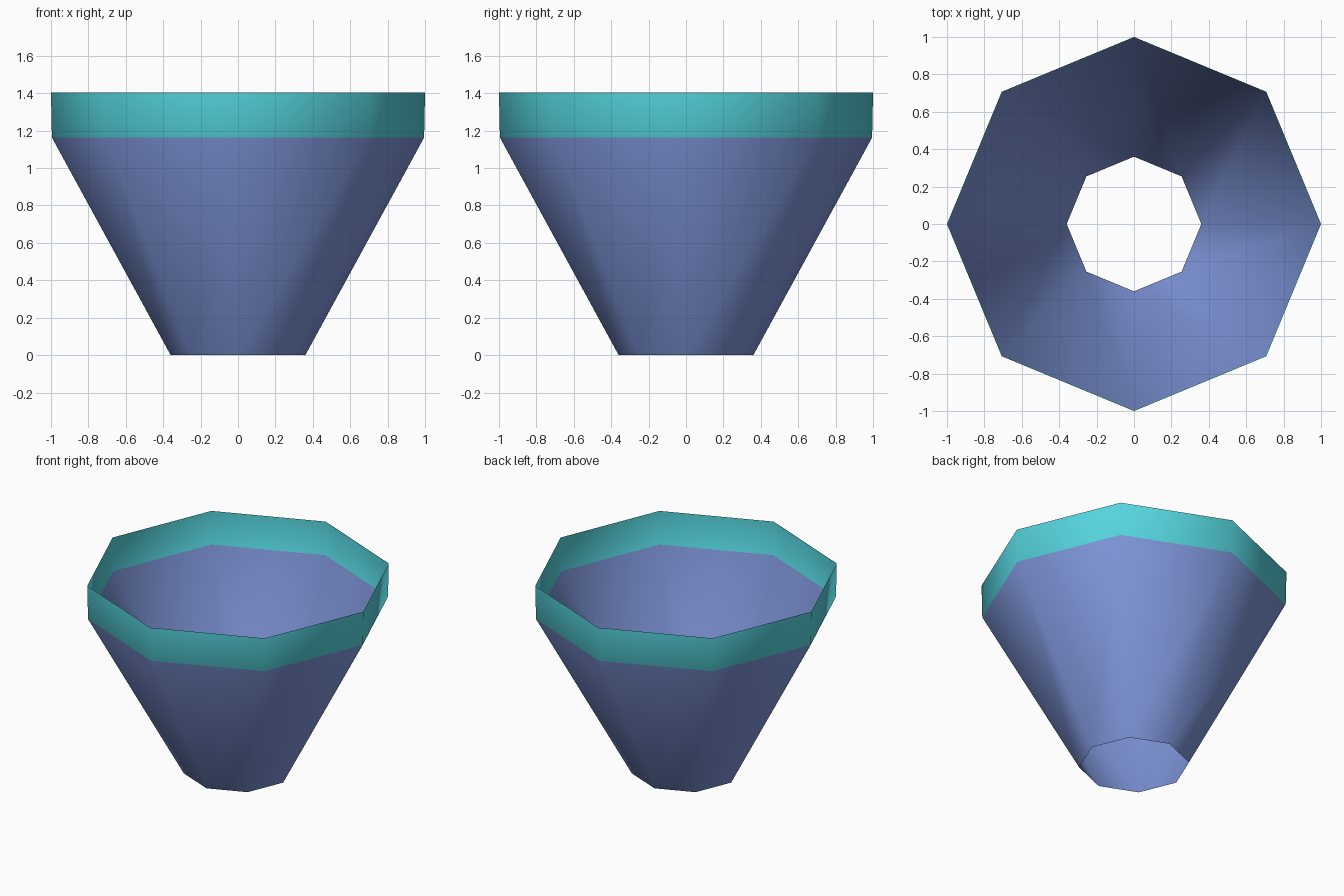
import bpy, bmesh, math

if "Cube" in bpy.data.objects:
    bpy.data.objects.remove(bpy.data.objects["Cube"])

SIDES = 8


def material(name, rgb):
    m = bpy.data.materials.new(name)
    m.diffuse_color = (*rgb, 1)
    m.use_nodes = True
    m.node_tree.nodes["Principled BSDF"].inputs["Base Color"].default_value = m.diffuse_color
    return m


blue = material("periwinkle blue", (0.205, 0.296, 0.68))
teal = material("bright teal", (0.091, 0.658, 0.73))

# Open octagonal funnel: (radius, height) rings from bottom to top
profile = [(0.36, 0.0), (0.995, 1.163), (1.0, 1.403)]
bm = bmesh.new()
rings = []
for r, z in profile:
    angles = [2 * math.pi * i / SIDES for i in range(SIDES)]
    rings.append([bm.verts.new((r * math.cos(a), r * math.sin(a), z)) for a in angles])

# Single-sheet walls: blue cone below, teal rim band above
for band, (low, high) in enumerate(zip(rings, rings[1:])):
    for i in range(SIDES):
        j = (i + 1) % SIDES
        f = bm.faces.new((low[i], low[j], high[j], high[i]))
        f.smooth = True
        f.material_index = band

mesh = bpy.data.meshes.new("funnel")
bm.to_mesh(mesh)
bm.free()
mesh.materials.append(blue)
mesh.materials.append(teal)
funnel = bpy.data.objects.new("funnel", mesh)
bpy.context.collection.objects.link(funnel)
